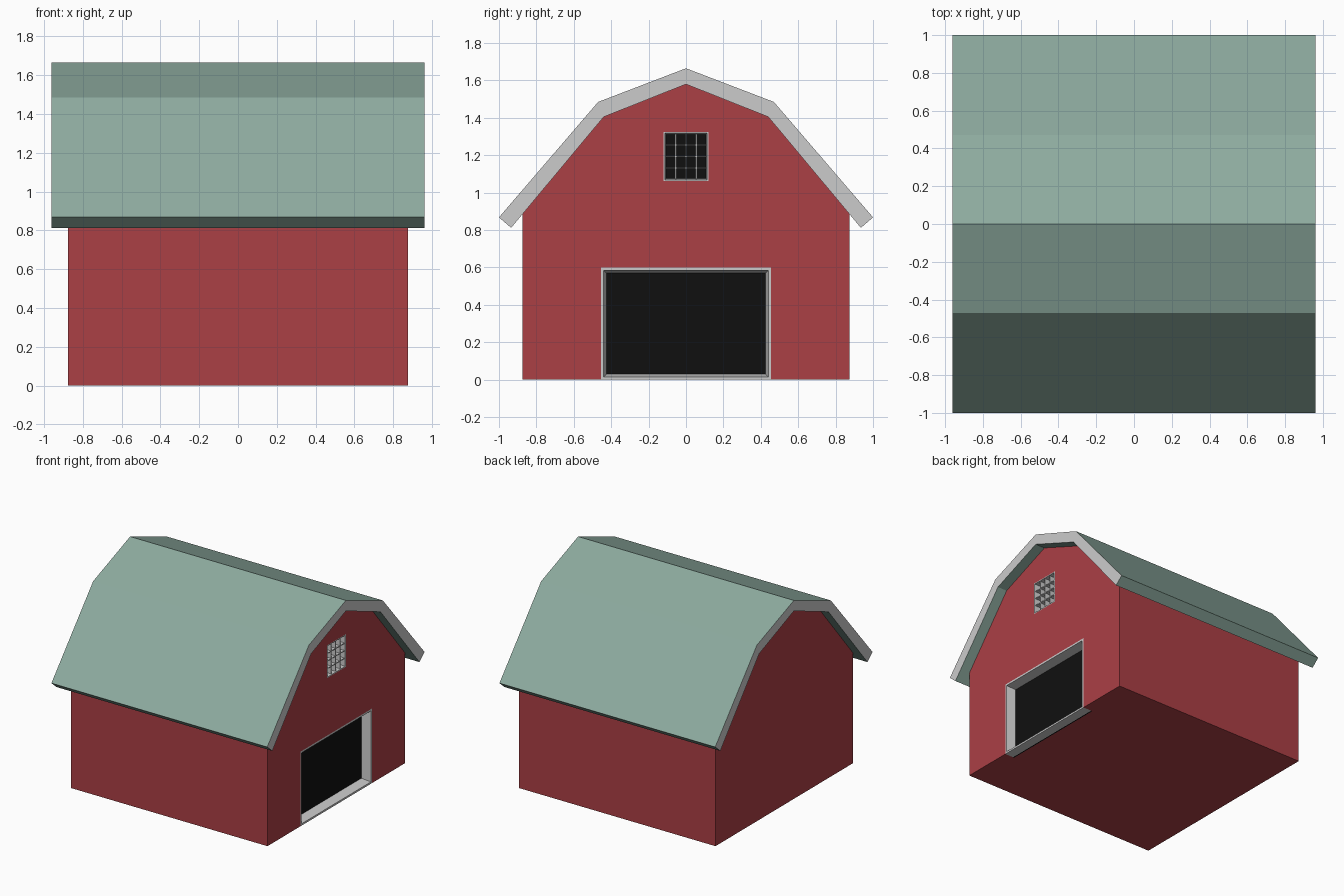
import bpy, bmesh

if "Cube" in bpy.data.objects:
    bpy.data.objects.remove(bpy.data.objects["Cube"])

WALL_X = 0.875      # gable wall plane
DEPTH = 0.075       # recess depth of door and window


def material(name, rgb):
    m = bpy.data.materials.new(name)
    m.diffuse_color = (*rgb, 1)
    m.use_nodes = True
    m.node_tree.nodes["Principled BSDF"].inputs["Base Color"].default_value = m.diffuse_color
    return m


RED = material("barn_red", (0.41, 0.05, 0.06))
GREEN = material("roof_green", (0.27, 0.41, 0.35))
BLACK = material("dark_opening", (0.005, 0.005, 0.005))
TRIM = material("trim_grey", (0.6, 0.6, 0.6))


def finish(bm, name, mats=()):
    bmesh.ops.recalc_face_normals(bm, faces=bm.faces)
    mesh = bpy.data.meshes.new(name)
    bm.to_mesh(mesh)
    bm.free()
    for m in mats:
        mesh.materials.append(m)
    ob = bpy.data.objects.new(name, mesh)
    bpy.context.collection.objects.link(ob)
    return ob


def prism(name, profile, half_len, mats, end_slot=0):
    """Extrude a closed (y, z) profile along x; the end caps use end_slot."""
    bm = bmesh.new()
    cap = bm.faces.new([bm.verts.new((-half_len, y, z)) for y, z in profile])
    ext = bmesh.ops.extrude_face_region(bm, geom=[cap], use_keep_orig=True)["geom"]
    bmesh.ops.translate(bm, vec=(2 * half_len, 0, 0),
                        verts=[v for v in ext if isinstance(v, bmesh.types.BMVert)])
    for f in bm.faces:
        if len(f.verts) == len(profile):
            f.material_index = end_slot
    return finish(bm, name, mats)


def add_box(bm, lo, hi):
    vs = bmesh.ops.create_cube(bm, size=1)["verts"]
    for v in vs:
        v.co = [(a + b) / 2 + c * (b - a) for a, b, c in zip(lo, hi, v.co)]


def box(name, lo, hi, mats=()):
    bm = bmesh.new()
    add_box(bm, lo, hi)
    return finish(bm, name, mats)


def frame(name, half_w, z0, z1, face, reveal):
    """Rectangular frame: flat front border, then a splayed reveal."""
    bm = bmesh.new()
    rings = []
    for x, i in ((WALL_X - DEPTH, 0), (WALL_X, 0), (WALL_X, face), (WALL_X - DEPTH, reveal)):
        w, a, b = half_w - i, z0 + i, z1 - i
        rings.append([bm.verts.new((x, y, z)) for y, z in ((-w, a), (w, a), (w, b), (-w, b))])
    for r, s in zip(rings, rings[1:] + rings[:1]):
        for k in range(4):
            n = (k + 1) % 4
            bm.faces.new((r[k], r[n], s[n], s[k]))
    return finish(bm, name, [TRIM])


def cut(target, name, lo, hi):
    cutter = box(name, lo, hi)
    cutter.hide_render = True
    cutter.hide_viewport = True
    mod = target.modifiers.new(name, "BOOLEAN")
    mod.operation = "DIFFERENCE"
    mod.solver = "EXACT"
    mod.object = cutter


def mirrored(half):
    """Complete a half profile that ends on the ridge (y = 0)."""
    return half + [(-y, z) for y, z in reversed(half[:-1])]


# Barn body and gambrel roof
body = prism("barn_body", mirrored([(0.875, 0), (0.875, 0.884), (0.44, 1.405), (0, 1.58)]),
             WALL_X, [RED])
outer = mirrored([(1.0, 0.868), (0.47, 1.485), (0, 1.665)])
inner = mirrored([(0.935, 0.812), (0.44, 1.405), (0, 1.58)])
prism("gambrel_roof", outer + inner[::-1], 0.96, [GREEN, TRIM], end_slot=1)

# Recesses, frames and dark panels of the door and window
for part, w, z0, z1, face, reveal in (("door", 0.455, 0.0, 0.60, 0.015, 0.03),
                                      ("window", 0.12, 1.062, 1.325, 0.007, 0.013)):
    back = WALL_X - DEPTH
    low = z0 - 0.1 if z0 == 0 else z0
    cut(body, part + "_cutter", (back - 0.01, -w, low), (1.0, w, z1))
    frame(part + "_frame", w, z0, z1, face, reveal)
    box(part + "_panel", (back - 0.01, -w, z0), (back, w, z1), [BLACK])

# Window bars, four panes each way
bm = bmesh.new()
y0, y1, z0, z1, t = -0.11, 0.11, 1.072, 1.315, 0.003
for i in (1, 2, 3):
    y = y0 + (y1 - y0) * i / 4
    z = z0 + (z1 - z0) * i / 4
    add_box(bm, (WALL_X - DEPTH, y - t, z0), (WALL_X - 0.005, y + t, z1))
    add_box(bm, (WALL_X - DEPTH, y0, z - t), (WALL_X - 0.005, y1, z + t))
finish(bm, "window_bars", [TRIM])
